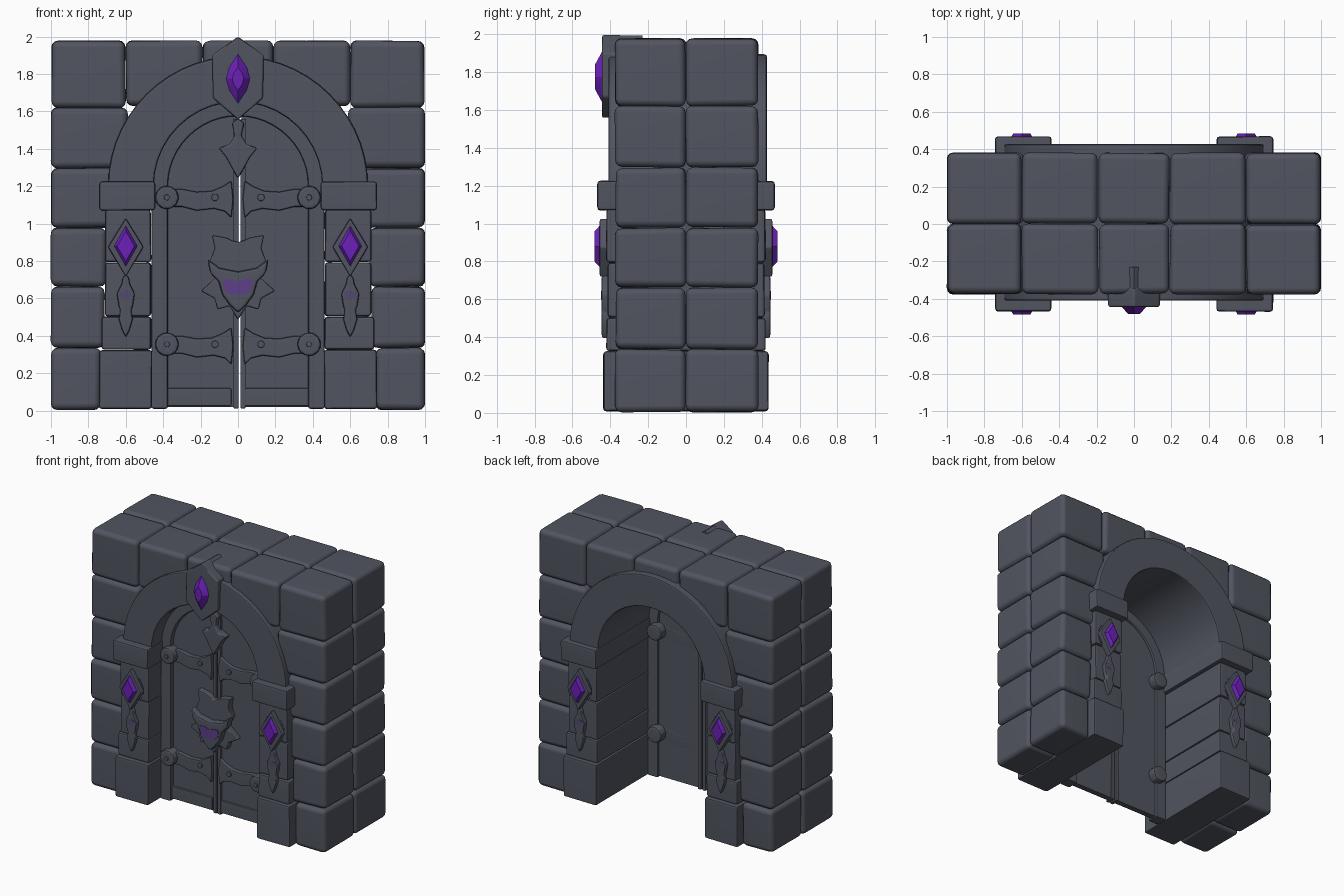
import bpy, bmesh, math, random

if "Cube" in bpy.data.objects:
    bpy.data.objects.remove(bpy.data.objects["Cube"])
random.seed(4)


def material(name, rgb):
    m = bpy.data.materials.new(name)
    m.diffuse_color = (*rgb, 1)
    m.use_nodes = True
    m.node_tree.nodes["Principled BSDF"].inputs["Base Color"].default_value = m.diffuse_color
    return m


STONE = material("dark slate", (0.083, 0.090, 0.117))
GEM = material("violet gem", (0.150, 0.015, 0.48))
TINT = material("dusky violet", (0.11, 0.05, 0.25))
HALO = material("violet slate", (0.088, 0.068, 0.155))


def finish(name, bm, mat, angle=40):
    bmesh.ops.recalc_face_normals(bm, faces=bm.faces)
    me = bpy.data.meshes.new(name)
    bm.to_mesh(me)
    bm.free()
    me.materials.append(mat)
    ob = bpy.data.objects.new(name, me)
    bpy.context.collection.objects.link(ob)
    bpy.ops.object.select_all(action='DESELECT')
    ob.select_set(True)
    bpy.context.view_layer.objects.active = ob
    bpy.ops.object.shade_smooth_by_angle(angle=math.radians(angle))
    # keep the large faces flat between their rounded edges
    wn = ob.modifiers.new("weighted_normals", 'WEIGHTED_NORMAL')
    wn.keep_sharp = True
    return ob


def prism(name, pts, y0, y1, mat=STONE, bevel=0.0, seg=2, jitter=0.0):
    """Extrude an x/z outline from y0 to y1 and round its sharp edges."""
    bm = bmesh.new()
    a = [bm.verts.new((x, y0, z)) for x, z in pts]
    b = [bm.verts.new((x, y1, z)) for x, z in pts]
    n = len(pts)
    bm.faces.new(a)
    bm.faces.new(b[::-1])
    for i in range(n):
        bm.faces.new((a[i], b[i], b[(i + 1) % n], a[(i + 1) % n]))
    bmesh.ops.recalc_face_normals(bm, faces=bm.faces)
    for v in bm.verts:
        for k in range(3):
            v.co[k] += random.uniform(-jitter, jitter)
    if bevel:
        edges = [e for e in bm.edges if e.calc_face_angle(0) > math.radians(32)]
        bmesh.ops.bevel(bm, geom=edges, offset=bevel, segments=seg, profile=0.5,
                        affect='EDGES', clamp_overlap=True)
    return finish(name, bm, mat)


def block(name, x0, x1, y0, y1, z0, z1, bevel=0.03, jitter=0.004, seg=3):
    return prism(name, [(x0, z0), (x1, z0), (x1, z1), (x0, z1)], y0, y1,
                 STONE, bevel, seg, jitter)


def arc(r, a0, a1, n, cz=1.2):
    return [(r * math.cos(math.radians(a0 + (a1 - a0) * i / n)),
             cz + r * math.sin(math.radians(a0 + (a1 - a0) * i / n))) for i in range(n + 1)]


def both(half):
    """Mirror a right-hand outline, listed top to bottom on x >= 0."""
    return half + [(-x, z) for x, z in half[::-1] if x > 0]


def shift(pts, dx, s=1):
    return [(x * s + dx, z) for x, z in pts]


def gem(name, cx, cz, outline, table, y_back, y_front):
    """Cut stone: an outline tapering to a smaller flat table in front."""
    bm = bmesh.new()
    r = [bm.verts.new((cx + x, y_back, cz + z)) for x, z in outline]
    t = [bm.verts.new((cx + x * table, y_front, cz + z * table)) for x, z in outline]
    n = len(outline)
    for i in range(n):
        bm.faces.new((r[i], r[(i + 1) % n], t[(i + 1) % n], t[i]))
    bm.faces.new(r)
    bm.faces.new(t)
    return finish(name, bm, GEM, 15)


# Wall: two blocks deep, side columns plus a five-block top course
depths = ((-0.374, -0.001), (0.001, 0.38))
rows = [(0.005, 0.335, 0.735), (0.338, 0.662, 0.715), (0.665, 0.977, 0.705),
        (0.98, 1.295, 0.62), (1.298, 1.62, 0.59)]
for y0, y1 in depths:
    for z0, z1, inner in rows:
        for s in (-1, 1):
            xa, xb = sorted((s * 0.998, s * inner))
            block("wall_block", xa, xb, y0, y1, z0, z1, 0.035)
    xs = [-0.998, -0.6, -0.19, 0.19, 0.6, 0.998]
    for i in range(5):
        z0 = (1.62, 1.63, 1.68, 1.63, 1.62)[i]
        block("top_block", xs[i] + .002, xs[i + 1] - .002, y0, y1, z0, 1.977, 0.035)

# Pilasters: stacked blocks running the depth of the passage
stack = [(0.46, 0.743, 0.437, 0.01, 0.325), (0.463, 0.73, 0.42, 0.327, 0.502),
         (0.465, 0.712, 0.415, 0.504, 0.792), (0.465, 0.712, 0.42, 0.794, 1.075),
         (0.442, 0.743, 0.468, 1.07, 1.225)]
for s in (-1, 1):
    for xi, xo, d, z0, z1 in stack:
        xa, xb = sorted((s * xi, s * xo))
        block("pilaster_block", xa, xb, -d, d, z0, z1, 0.016, 0.002, 2)

# Arch vault through the wall
prism("arch", arc(0.695, 0, 180, 28) + arc(0.45, 180, 0, 20), -0.41, 0.428, STONE, 0.015)

# Door frame, following the arch
prism("door_frame", [(0.463, 0.01)] + arc(0.463, 0, 180, 24) + [(-0.463, 0.01), (-0.375, 0.01)]
      + arc(0.375, 180, 0, 24) + [(0.375, 0.01)], -0.285, -0.19, STONE, 0.012)

# Door leaves with battens, kick plates, straps and hinges
strap = [(0.36, 1.185), (0.30, 1.185), (0.22, 1.17), (0.14, 1.175), (0.08, 1.20), (0.035, 1.23),
         (0.025, 1.13), (0.035, 1.03), (0.07, 1.065), (0.13, 1.08), (0.22, 1.07),
         (0.30, 1.09), (0.36, 1.09)]
for s in (-1, 1):
    gap = 0.005
    leaf = [(gap, 0.02), (0.385, 0.02)] + arc(0.385, 0, 88.5, 14)
    prism("door_leaf", shift(leaf, 0.008, s), -0.25, -0.21)
    prism("door_batten", shift([(gap, .012), (.032, .012), (.032, 1.56), (gap, 1.56)], 0.008, s),
          -0.268, -0.2, STONE, 0.004)
    prism("kick_plate", shift([(.036, .025), (.39, .025), (.385, .12), (.036, .12)], 0, s),
          -0.265, -0.22, STONE, 0.008)
    for dz in (0, -0.785):
        prism("hinge_strap", [(s * x, z + dz) for x, z in strap], -0.282, -0.208, STONE, 0.01)
        for x, r, y0, y1, bev in ((0.38, 0.066, -0.325, -0.145, 0.025),
                                  (0.38, 0.016, -0.335, -0.3, 0.004),
                                  (0.123, 0.02, -0.294, -0.27, 0.005)):
            ring = [(s * x + r * math.cos(i * math.pi / 5), 1.14 + dz + r * math.sin(i * math.pi / 5))
                    for i in range(10)]
            prism("hinge_boss", ring, y0, y1, STONE, bev)

# Upper star and its spindle
prism("door_star", both([(0, 1.565), (.018, 1.55), (.034, 1.54), (.018, 1.47), (.045, 1.425),
                         (.105, 1.405), (.065, 1.355), (.035, 1.30), (0, 1.24)]),
      -0.305, -0.22, STONE, 0.012)

# Horned mask in the middle of the doors
prism("mask_backplate", both([(0, .90), (.03, .91), (.06, .925), (.14, .94), (.125, .87),
                              (.15, .80), (.11, .72), (.2, .64), (.125, .60), (.11, .54),
                              (.045, .56), (0, .485)]), -0.30, -0.22, STONE, 0.010)
prism("mask_face", both([(0, .745), (.05, .755), (.10, .765), (.165, .815), (.15, .735), (.105, .69),
                         (.085, .62), (.045, .565), (0, .52)]), -0.35, -0.28, STONE, 0.02)
prism("mask_glow", both([(0, .69), (.04, .705), (.08, .70), (.075, .65), (.04, .62), (0, .62)]),
      -0.355, -0.347, TINT)

# Keystone with a ridge running back over the wall
prism("keystone", both([(0, 2.0), (.138, 1.90), (.133, 1.67), (0, 1.555)]),
      -0.445, -0.34, STONE, 0.012)
prism("keystone_ridge", both([(0, 1.995), (.04, 1.965), (.04, 1.80), (0, 1.78)]), -0.36, -0.23)
gem("keystone_gem", 0, 1.775, both([(0, .14), (.05, .065), (.068, 0), (.05, -.065), (0, -.14)]),
    0.45, -0.44, -0.482)

# Diamond plates, gems, glows and pendants on both faces of the pilasters
pendant = both([(0, .73), (.018, .71), (.022, .68), (.048, .625), (.038, .56), (.028, .535),
                (.038, .49), (.02, .43), (0, .39)])
for f in (-1, 1):
    for s in (-1, 1):
        cx = s * 0.6
        prism("diamond_plate", shift(both([(0, 1.03), (.095, .875), (0, .715)]), cx),
              f * 0.40, f * 0.457, STONE, 0.01)
        prism("gem_halo", shift(both([(0, .97), (.06, .96), (.09, .90), (.09, .85), (.07, .81),
                                      (0, .81)]), cx), f * 0.414, f * 0.4235, HALO)
        gem("pilaster_gem", cx, 0.88, both([(0, .115), (.066, 0), (0, -.115)]), 0.7,
            f * 0.45, f * 0.483)
        prism("pendant", shift(pendant, cx), f * 0.40, f * 0.447, STONE, 0.012)
        prism("pendant_glow", shift(both([(0, .645), (.033, .635), (.033, .61), (0, .6)]), cx),
              f * 0.444, f * 0.449, HALO)
